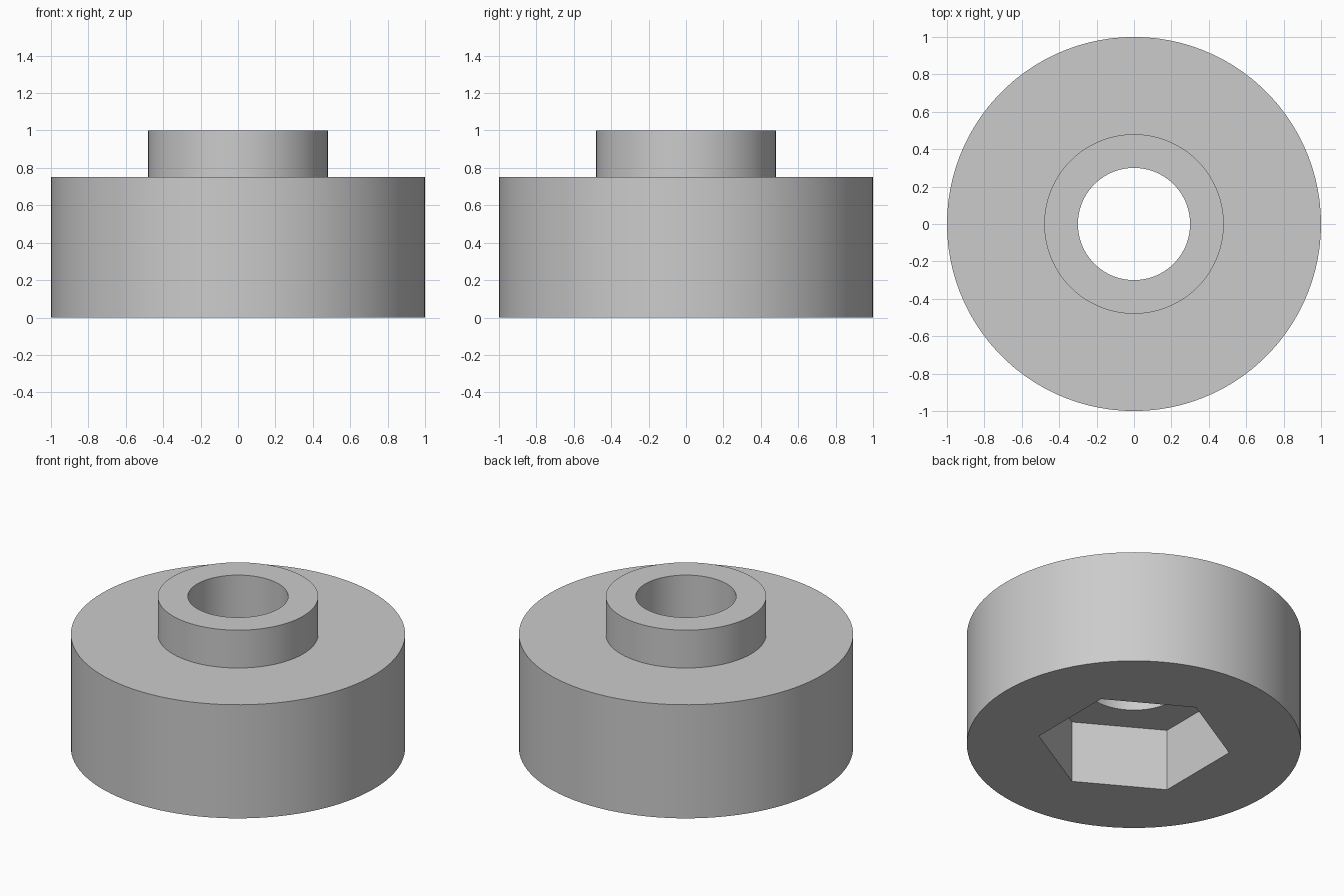
import bpy, bmesh, math

default = bpy.data.objects.get("Cube")
if default:
    bpy.data.objects.remove(default, do_unlink=True)

SEGMENTS = 100
HEX_RADIUS = 1 / math.sqrt(3)   # one unit across the flats
HEX_DEPTH = 0.41

grey = bpy.data.materials.new("plain grey")
grey.use_nodes = True
grey.diffuse_color = (0.6, 0.6, 0.6, 1)
grey.node_tree.nodes["Principled BSDF"].inputs["Base Color"].default_value = (0.6, 0.6, 0.6, 1)


def make_object(name, bm):
    bmesh.ops.recalc_face_normals(bm, faces=bm.faces)
    mesh = bpy.data.meshes.new(name)
    bm.to_mesh(mesh)
    bm.free()
    mesh.materials.append(grey)
    obj = bpy.data.objects.new(name, mesh)
    bpy.context.collection.objects.link(obj)
    return obj


def lathe(name, profile):
    """Revolve a closed (radius, height) profile around z."""
    bm = bmesh.new()
    rings = []
    for i in range(SEGMENTS):
        a = 2 * math.pi * i / SEGMENTS
        rings.append([bm.verts.new((r * math.cos(a), r * math.sin(a), z)) for r, z in profile])
    n = len(profile)
    for i in range(SEGMENTS):
        here, there = rings[i], rings[(i + 1) % SEGMENTS]
        for j in range(n):
            k = (j + 1) % n
            bm.faces.new((here[j], there[j], there[k], here[k]))
    return make_object(name, bm)


def hex_prism(name, radius, z0, z1):
    """Hexagonal prism with flats facing left and right."""
    bm = bmesh.new()
    base = []
    for i in range(6):
        a = math.radians(30 + 60 * i)
        base.append(bm.verts.new((radius * math.cos(a), radius * math.sin(a), z0)))
    face = bm.faces.new(base)
    out = bmesh.ops.extrude_face_region(bm, geom=[face])
    top = [g for g in out["geom"] if isinstance(g, bmesh.types.BMVert)]
    bmesh.ops.translate(bm, verts=top, vec=(0, 0, z1 - z0))
    return make_object(name, bm)


# Round body with raised collar and through bore
body = lathe("knob_body", [(0.3, 0), (1, 0), (1, 0.75), (0.48, 0.75), (0.48, 1), (0.3, 1)])

# Hexagonal nut pocket cut into the underside
cutter = hex_prism("hex_pocket_cutter", HEX_RADIUS, -0.2, HEX_DEPTH)
cutter.hide_render = True
cut = body.modifiers.new("hex_pocket", "BOOLEAN")
cut.operation = "DIFFERENCE"
cut.solver = "EXACT"
cut.object = cutter

bpy.ops.object.select_all(action="DESELECT")
body.select_set(True)
bpy.context.view_layer.objects.active = body
bpy.ops.object.modifier_apply(modifier=cut.name)
bpy.data.objects.remove(cutter, do_unlink=True)

# Smooth round walls, crisp rims and pocket corners
bpy.ops.object.shade_smooth_by_angle(angle=math.radians(30))
